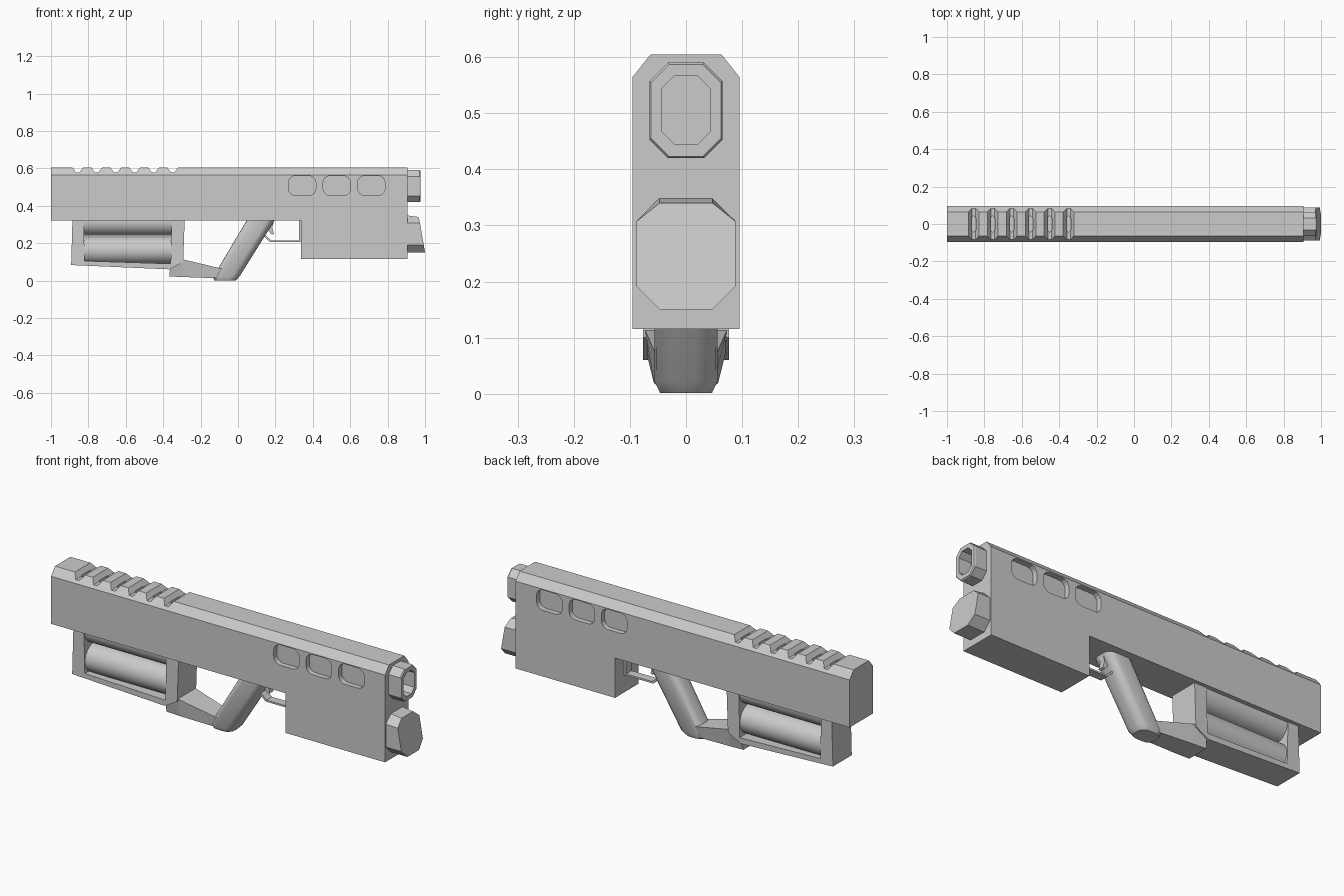
import bpy, bmesh, math
from mathutils import Vector

if "Cube" in bpy.data.objects:
    bpy.data.objects.remove(bpy.data.objects["Cube"])


def finish(bm, name, smooth=None):
    bmesh.ops.recalc_face_normals(bm, faces=bm.faces)
    me = bpy.data.meshes.new(name)
    bm.to_mesh(me)
    bm.free()
    ob = bpy.data.objects.new(name, me)
    bpy.context.collection.objects.link(ob)
    if smooth:
        bpy.ops.object.select_all(action='DESELECT')
        ob.select_set(True)
        bpy.context.view_layer.objects.active = ob
        bpy.ops.object.shade_smooth_by_angle(angle=math.radians(smooth))
    return ob


def loft_bm(rings):
    bm = bmesh.new()
    vs = [[bm.verts.new(p) for p in r] for r in rings]
    for a, b in zip(vs, vs[1:]):
        for i in range(len(a)):
            j = (i + 1) % len(a)
            bm.faces.new((a[i], a[j], b[j], b[i]))
    bm.faces.new(vs[0])
    bm.faces.new(vs[-1])
    bmesh.ops.recalc_face_normals(bm, faces=bm.faces)
    return bm


def loft(name, rings, smooth=None):
    return finish(loft_bm(rings), name, smooth)


def side_rings(profile, y0, y1):
    return [[(x, y, z) for x, z in profile] for y in (y0, y1)]


def octagon(x, hy, z0, z1, c):
    h = [(hy - c, z0), (hy, z0 + c), (hy, z1 - c), (hy - c, z1)]
    return [(x, y, z) for y, z in h] + [(x, -y, z) for y, z in reversed(h)]


def rounded(cx, cy, hx, hy, r, n=4):
    pts = []
    for k, (sx, sy) in enumerate([(1, 1), (-1, 1), (-1, -1), (1, -1)]):
        for i in range(n + 1):
            a = (k + i / n) * math.pi / 2
            pts.append((cx + sx * (hx - r) + r * math.cos(a),
                        cy + sy * (hy - r) + r * math.sin(a)))
    return pts


def cut(target, cutters):
    bpy.context.view_layer.objects.active = target
    for c in cutters:
        m = target.modifiers.new("cut", 'BOOLEAN')
        m.operation, m.solver, m.object = 'DIFFERENCE', 'EXACT', c
        bpy.ops.object.modifier_apply(modifier=m.name)
        bpy.data.objects.remove(c)


# Main body: L-shaped side profile with chamfered top edges
bm = loft_bm(side_rings([(-1, .32), (.338, .32), (.338, .115), (.905, .115),
                         (.905, .605), (-1, .605)], -.095, .095))
for s in (-1, 1):
    bmesh.ops.bisect_plane(bm, geom=bm.verts[:] + bm.edges[:] + bm.faces[:],
                           plane_co=(0, s * .063, .605), plane_no=Vector((0, s * .04, .032)),
                           clear_outer=True)
    bmesh.ops.holes_fill(bm, edges=[e for e in bm.edges if e.is_boundary])
body = finish(bm, "main_body")

# Top notches with a deeper slot, and side windows
cutters = []
for i in range(6):
    x = -.857 + i * .1015
    cutters.append(loft("notch_cutter", side_rings(
        [(x - .034, .612), (x - .01, .579), (x + .01, .579), (x + .034, .612)], -.2, .2)))
    cutters.append(loft("slot_cutter", [[(px, py, z) for px, py in rounded(x, 0, .012, .042, .01, 1)]
                                        for z in (.565, .62)]))
for x in (.343, .528, .713):
    outline = rounded(x, .508, .073, .052, .036)
    for s in (-1, 1):
        cutters.append(loft("window_cutter", side_rings(outline, s * .068, s * .2)))
cut(body, cutters)

# Muzzle with bore
muzzle = loft("muzzle", [octagon(.88, .065, .42, .59, .033), octagon(.97, .065, .42, .59, .033),
                         octagon(.975, .062, .423, .587, .032)])
cut(muzzle, [loft("bore_cutter", [octagon(x, .044, .444, .567, .024) for x in (.9, 1.1)])])

# Lower nose block with raked front face
front = [(1.0 - (z - .15) * .17, y, z - max(0, z - .3) * .2)
         for _, y, z in octagon(0, .088, .15, .35, .041)]
loft("lower_nose", [octagon(.89, .088, .15, .35, .041), front])

# Rear stock frame, open on both sides
loft("stock_frame", side_rings([(-.885, .33), (-.825, .33), (-.82, .105), (-.36, .09), (-.355, .33),
                                (-.285, .33), (-.293, .1), (-.365, .06), (-.892, .083)],
                               -.077, .077))

# Link from the stock to the grip, narrowing forward
loft("stock_link", [[(x, -t, z1), (x, t, z1), (xb, b, z0), (xb, -b, z0)]
                    for x, xb, t, b, z0, z1 in [(-.36, -.368, .075, .058, .022, .09),
                                                (-.293, -.293, .073, .057, .019, .113),
                                                (-.08, -.1, .05, .048, .012, .062)]])

# Two stacked tubes inside the stock
for name, z in (("upper_tube", .315), ("lower_tube", .162)):
    loft(name, [[(x, .073 * math.cos(a), z + .073 * math.sin(a))
                 for a in [k * math.tau / 32 for k in range(32)]] for x in (-.835, -.35)], 30)

# Slanted grip
loft("grip", [[(px, py, z) for px, py in rounded(cx, 0, hx, hy, .04)]
              for cx, hx, hy, z in [(-.07, .058, .046, .001), (-.062, .07, .056, .022),
                                    (.126, .075, .057, .33)]], 40)

# Trigger guard and trigger
loft("trigger_guard", side_rings([(.125, .25), (.172, .205), (.338, .205), (.338, .33), (.326, .33),
                                  (.326, .214), (.178, .214), (.132, .256)], -.022, .022))
loft("trigger", side_rings([(.15, .33), (.195, .33), (.183, .285), (.192, .25), (.18, .245),
                            (.16, .27)], -.015, .015))
